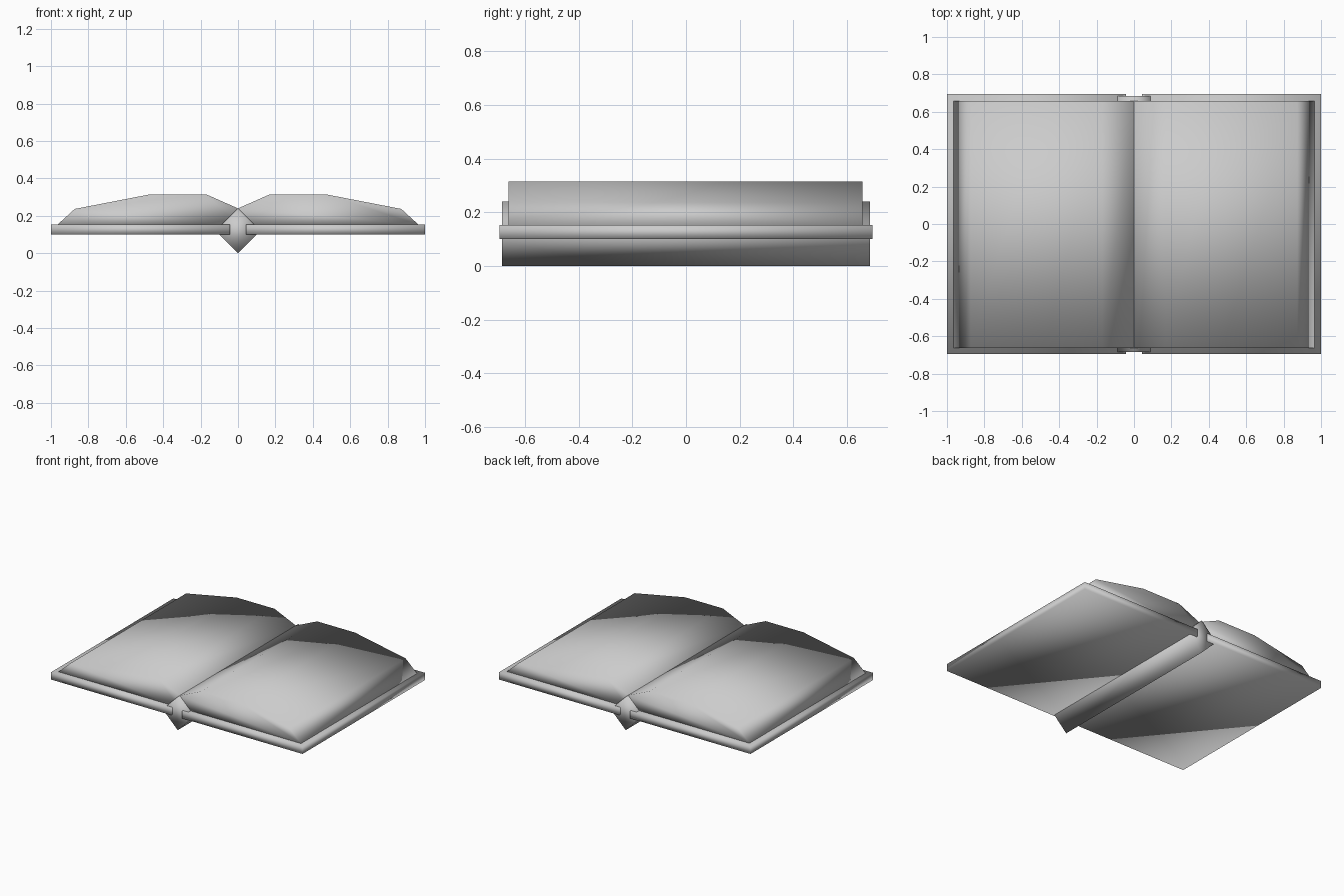
import bpy

cube = bpy.data.objects.get("Cube")
if cube:
    bpy.data.objects.remove(cube, do_unlink=True)

# One plain grey for the whole book
grey = bpy.data.materials.new("plain_grey")
grey.use_nodes = True
grey.diffuse_color = (0.6, 0.6, 0.6, 1)
grey.node_tree.nodes["Principled BSDF"].inputs["Base Color"].default_value = (0.6, 0.6, 0.6, 1)


def extrude_profile(name, profile, front, back):
    """Sweep an x-z outline (counter-clockwise from the front) along y."""
    n = len(profile)
    verts = [(x, y, z) for y in (front, back) for x, z in profile]
    faces = [tuple(range(n)), tuple(reversed(range(n, 2 * n)))]
    for i in range(n):
        j = (i + 1) % n
        faces.append((j, i, n + i, n + j))
    mesh = bpy.data.meshes.new(name)
    mesh.from_pydata(verts, [], faces)
    mesh.materials.append(grey)
    mesh.shade_smooth()
    obj = bpy.data.objects.new(name, mesh)
    bpy.context.collection.objects.link(obj)
    return obj


def mirrored(profile):
    return [(-x, z) for x, z in reversed(profile)]


# Cover boards and page blocks, one on each side of the spine
board = [(0.043, 0.1), (1, 0.1), (1, 0.153), (0.043, 0.153)]
pages = [(0, 0.153), (0.965, 0.153), (0.873, 0.237),
         (0.47, 0.315), (0.17, 0.315), (0, 0.24)]
for side in ("left", "right"):
    flip = mirrored if side == "right" else list
    extrude_profile(side + "_cover", flip(board), -0.695, 0.695)
    extrude_profile(side + "_pages", flip(pages), -0.662, 0.657)

# Square spine bar standing on its edge
extrude_profile("spine", [(0, 0), (0.12, 0.12), (0, 0.24), (-0.12, 0.12)], -0.685, 0.685)
